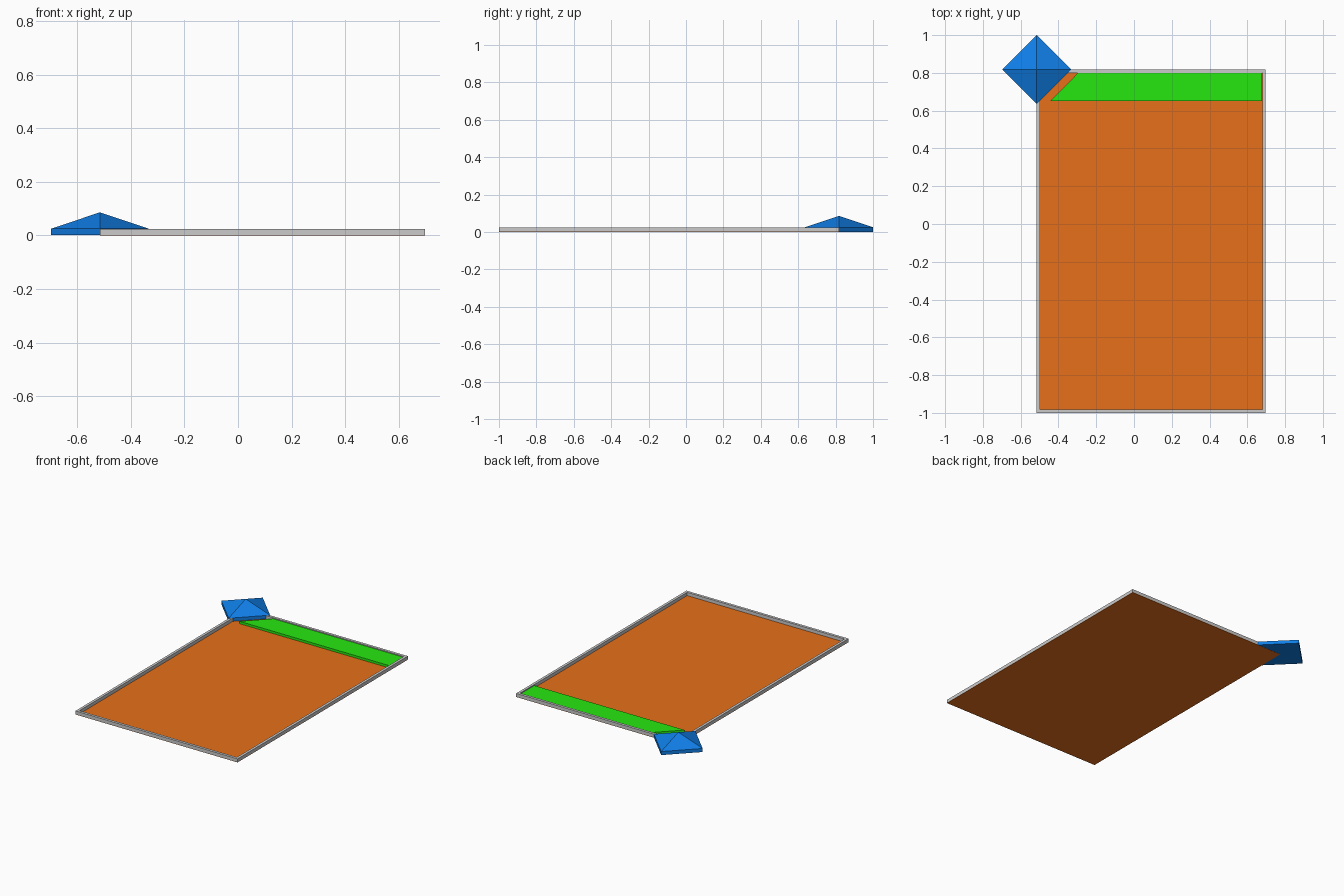
import bpy, bmesh

if "Cube" in bpy.data.objects:
    bpy.data.objects.remove(bpy.data.objects["Cube"])

X0, X1, Y0, Y1 = -0.515, 0.697, -1.0, 0.818   # outer tray outline
RIM_W, RIM_H, BASE = 0.018, 0.024, 0.002


def material(name, rgb):
    m = bpy.data.materials.new(name)
    m.diffuse_color = (*rgb, 1)
    m.use_nodes = True
    m.node_tree.nodes["Principled BSDF"].inputs["Base Color"].default_value = m.diffuse_color
    return m


def finish(name, bm, mat=None):
    bmesh.ops.recalc_face_normals(bm, faces=bm.faces)
    me = bpy.data.meshes.new(name)
    bm.to_mesh(me)
    bm.free()
    ob = bpy.data.objects.new(name, me)
    bpy.context.collection.objects.link(ob)
    if mat:
        me.materials.append(mat)
    return ob


def prism(bm, pts, z0, z1):
    """Extrude a flat outline from z0 to z1 and return the top face."""
    face = bm.faces.new([bm.verts.new((x, y, z0)) for x, y in pts])
    geom = bmesh.ops.extrude_face_region(bm, geom=[face], use_keep_orig=True)["geom"]
    bmesh.ops.translate(bm, vec=(0, 0, z1 - z0),
                        verts=[g for g in geom if isinstance(g, bmesh.types.BMVert)])
    return next(g for g in geom if isinstance(g, bmesh.types.BMFace))


def rect(inset=0):
    a, b, c, d = X0 + inset, X1 - inset, Y0 + inset, Y1 - inset
    return [(a, c), (b, c), (b, d), (a, d)]


orange = material("orange", (0.80, 0.16, 0.01))
green = material("green", (0.02, 0.80, 0.005))
blue = material("blue", (0.005, 0.21, 0.80))

# Floor plate
bm = bmesh.new()
prism(bm, rect(), 0, BASE)
finish("floor", bm, orange)

# Raised rim: rings of outer and inner outline joined into a closed frame
bm = bmesh.new()
rings = [[bm.verts.new((x, y, z)) for x, y in rect(i)]
         for i, z in ((0, BASE), (0, RIM_H), (RIM_W, RIM_H), (RIM_W, BASE))]
for r in range(4):
    a, b = rings[r], rings[(r + 1) % 4]
    for k in range(4):
        n = (k + 1) % 4
        bm.faces.new((a[k], a[n], b[n], b[k]))
finish("rim", bm)

# Green strip with a slanted end beside the corner block
bm = bmesh.new()
right, back = X1 - RIM_W - 0.001, Y1 - RIM_W - 0.001
prism(bm, [(-0.445, 0.65), (right, 0.65), (right, back), (-0.297, back)], BASE, 0.018)
finish("back_strip", bm, green)

# Corner block: diamond base with a low pyramid top
bm = bmesh.new()
R = 0.182
top = prism(bm, [(X0 + R, Y1), (X0, Y1 + R), (X0 - R, Y1), (X0, Y1 - R)], 0.001, 0.025)
apex = bmesh.ops.poke(bm, faces=[top])["verts"][0]
apex.co.z = 0.086
finish("corner_pyramid", bm, blue)
